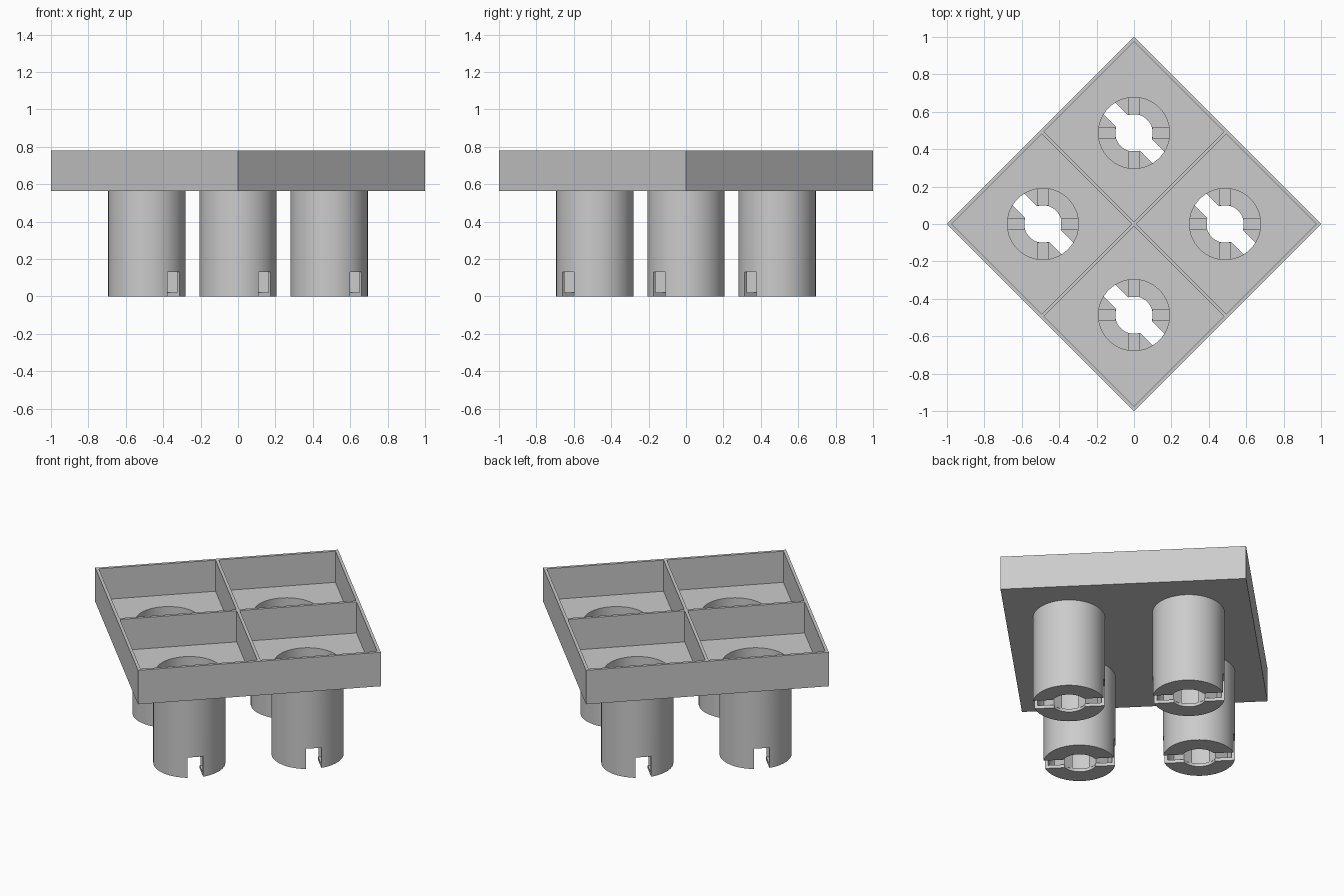
import bpy, bmesh, math
from mathutils import Matrix, Vector

if "Cube" in bpy.data.objects:
    bpy.data.objects.remove(bpy.data.objects["Cube"])

SIDE, WALL = math.sqrt(2), 0.018
TRAY_Z0, TRAY_Z1, FLOOR = 0.565, 0.78, 0.018
OFFSET = 0.487                      # socket centre distance from the middle
R_OUT, R_BORE, R_HOLE = 0.207, 0.19, 0.10
PLATE, SLOT_TOP, SLOT_W = 0.02, 0.13, 0.09
SEG = 64

grey = bpy.data.materials.new("plain_grey")
grey.diffuse_color = (0.6, 0.6, 0.6, 1)
grey.use_nodes = True
grey.node_tree.nodes["Principled BSDF"].inputs["Base Color"].default_value = grey.diffuse_color


def finish(name, bm):
    bmesh.ops.recalc_face_normals(bm, faces=bm.faces)
    me = bpy.data.meshes.new(name)
    bm.to_mesh(me)
    bm.free()
    me.materials.append(grey)
    ob = bpy.data.objects.new(name, me)
    bpy.context.collection.objects.link(ob)
    return ob


def add_box(bm, lo, hi, angle=0, origin=(0, 0, 0)):
    lo, hi = Vector(lo), Vector(hi)
    m = (Matrix.Translation(origin) @ Matrix.Rotation(angle, 4, 'Z')
         @ Matrix.Translation((lo + hi) / 2) @ Matrix.Diagonal((*(hi - lo), 1)))
    bmesh.ops.create_cube(bm, size=1, matrix=m)


def cut(target, bm):
    cutter = finish("cutter", bm)
    mod = target.modifiers.new("cut", 'BOOLEAN')
    mod.object, mod.operation, mod.solver = cutter, 'DIFFERENCE', 'EXACT'
    bpy.context.view_layer.objects.active = target
    bpy.ops.object.modifier_apply(modifier=mod.name)
    bpy.data.objects.remove(cutter)


def smooth(ob):
    bpy.ops.object.select_all(action='DESELECT')
    ob.select_set(True)
    bpy.context.view_layer.objects.active = ob
    bpy.ops.object.shade_smooth_by_angle(angle=math.radians(30))


centres = [(OFFSET, 0), (0, OFFSET), (-OFFSET, 0), (0, -OFFSET)]
half = SIDE / 2

# Tray: square block turned 45 degrees, with four open compartments
bm = bmesh.new()
add_box(bm, (-half, -half, TRAY_Z0), (half, half, TRAY_Z1), math.pi / 4)
tray = finish("tray", bm)
bm = bmesh.new()
for i in range(4):
    add_box(bm, (WALL / 2, WALL / 2, TRAY_Z0 + FLOOR),
            (half - WALL, half - WALL, TRAY_Z1 + 0.1), math.pi / 4 + i * math.pi / 2)
cut(tray, bm)

# Round openings in the tray floor
bm = bmesh.new()
for x, y in centres:
    bmesh.ops.create_cone(bm, cap_ends=True, segments=SEG, radius1=R_BORE, radius2=R_BORE,
                          depth=0.12, matrix=Matrix.Translation((x, y, TRAY_Z0)))
cut(tray, bm)
smooth(tray)

# Sockets: turned cup with a holed bottom plate and a diagonal slot
profile = [(R_HOLE, 0), (R_OUT, 0), (R_OUT, TRAY_Z0), (R_BORE, TRAY_Z0),
           (R_BORE, PLATE), (R_HOLE, PLATE)]
for x, y in centres:
    bm = bmesh.new()
    rings = [[bm.verts.new((x + r * math.cos(2 * math.pi * k / SEG),
                            y + r * math.sin(2 * math.pi * k / SEG), z)) for k in range(SEG)]
             for r, z in profile]
    for a, b in zip(rings, rings[1:] + rings[:1]):
        for k in range(SEG):
            n = (k + 1) % SEG
            bm.faces.new((a[k], a[n], b[n], b[k]))
    socket = finish("socket", bm)
    bm = bmesh.new()
    add_box(bm, (-0.3, -SLOT_W / 2, -0.1), (0.3, SLOT_W / 2, SLOT_TOP),
            -math.pi / 4, (x, y, 0))
    cut(socket, bm)
    smooth(socket)

    # Four stop ribs standing on the bottom plate
    bm = bmesh.new()
    for i in range(4):
        add_box(bm, (R_HOLE - 0.002, -0.03, PLATE - 0.005), (R_BORE + 0.005, 0.03, SLOT_TOP),
                i * math.pi / 2, (x, y, 0))
    finish("stop_ribs", bm)
